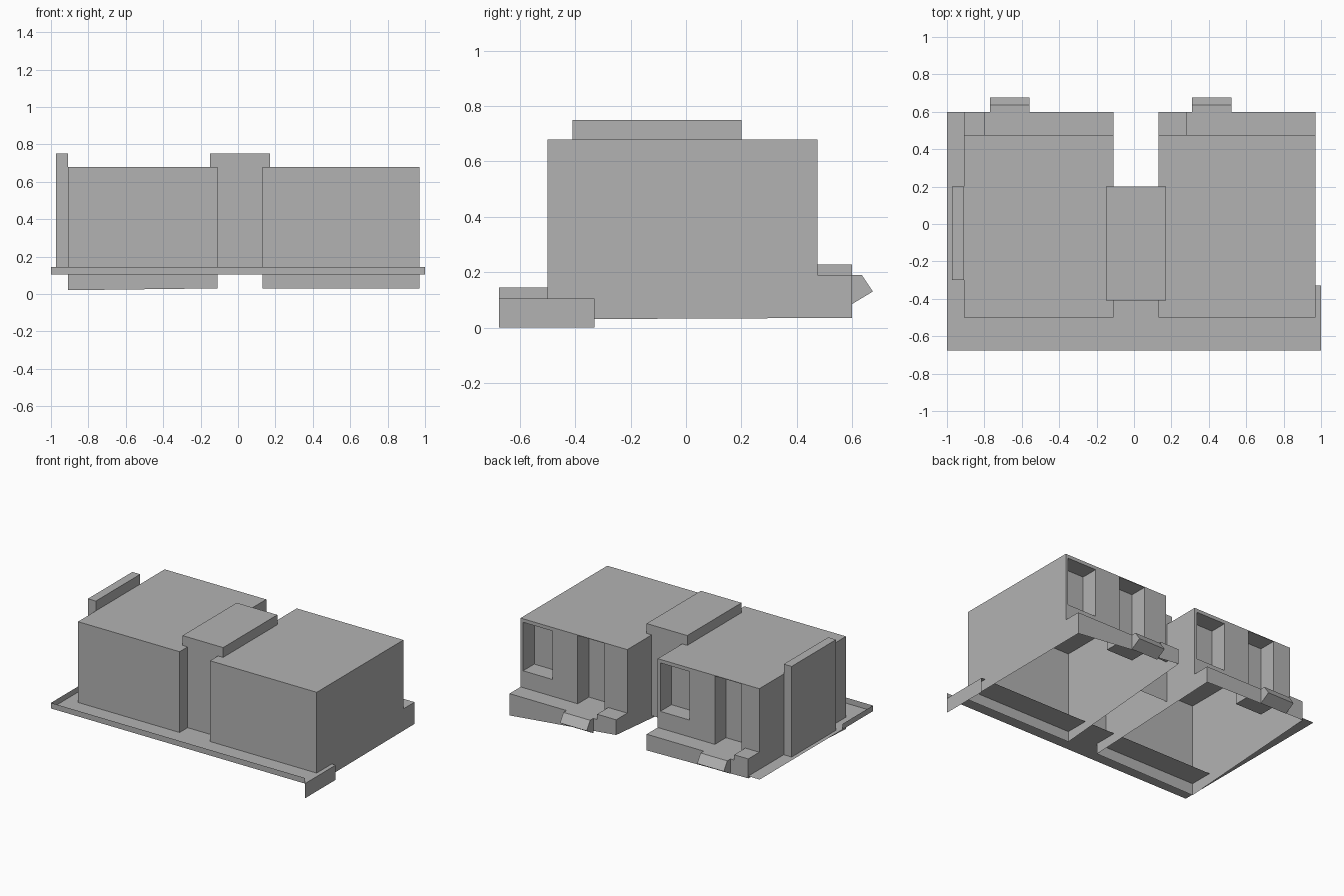
import bpy, bmesh

if "Cube" in bpy.data.objects:
    bpy.data.objects.remove(bpy.data.objects["Cube"], do_unlink=True)

# One plain grey for the whole building
grey = bpy.data.materials.new("plain_grey")
grey.use_nodes = True
COLOUR = (0.45, 0.45, 0.45, 1)
grey.diffuse_color = COLOUR
grey.node_tree.nodes["Principled BSDF"].inputs["Base Color"].default_value = COLOUR

FRONT, BACK, PORCH = -0.5, 0.475, 0.6
ROOF, DECK, GROUND = 0.68, 0.19, 0.105
YARD_FRONT, YARD_BACK = -0.675, -0.33


def finish(name, bm):
    mesh = bpy.data.meshes.new(name)
    bm.to_mesh(mesh)
    bm.free()
    mesh.materials.append(grey)
    obj = bpy.data.objects.new(name, mesh)
    bpy.context.scene.collection.objects.link(obj)
    return obj


def face(bm, points):
    return bm.faces.new([bm.verts.new(p) for p in points])


def box(name, x, y, z, open_bottom=False):
    bm = bmesh.new()
    bmesh.ops.create_cube(bm, size=1)
    for v in bm.verts:
        v.co = [r[0] if c < 0 else r[1] for c, r in zip(v.co, (x, y, z))]
    if open_bottom:
        low = [f for f in bm.faces if f.normal.z < -0.9]
        bmesh.ops.delete(bm, geom=low, context='FACES_ONLY')
    return finish(name, bm)


def prism(name, x, profile):
    """Extrude a (y, z) profile along x."""
    bm = bmesh.new()
    cap = face(bm, [(x[0], y, z) for y, z in profile])
    out = bmesh.ops.extrude_face_region(bm, geom=[cap], use_keep_orig=True)
    verts = [g for g in out["geom"] if isinstance(g, bmesh.types.BMVert)]
    bmesh.ops.translate(bm, verts=verts, vec=(x[1] - x[0], 0, 0))
    bmesh.ops.recalc_face_normals(bm, faces=bm.faces)
    return finish(name, bm)


def house(side, x0, x1, door, window, front_low, back_low):
    """Open-bottomed shell with a recessed window, a recessed door and a rear deck."""
    bm = bmesh.new()
    rings = []
    for x, fl, bl in zip((x0, x1), front_low, back_low):
        rings.append([(x, FRONT, fl), (x, PORCH, bl), (x, PORCH, DECK),
                      (x, BACK, DECK), (x, BACK, ROOF), (x, FRONT, ROOF)])
    a, b = rings
    face(bm, a[::-1])
    face(bm, b)
    # deck front, deck top, roof and front wall
    for i in (1, 2, 4, 5):
        j = (i + 1) % 6
        face(bm, (b[i], a[i], a[j], b[j]))
    # rear wall in cells, with the openings pushed inward
    xs = (x0, *door, *window, x1)
    zs = (DECK, 0.31, 0.655, 0.676, ROOF)
    openings = []
    for i, (l, r) in enumerate(zip(xs, xs[1:])):
        if i == 1:
            spans = [(zs[0], zs[3]), (zs[3], zs[4])]
        elif i == 3:
            spans = [(zs[0], zs[1]), (zs[1], zs[2]), (zs[2], zs[4])]
        else:
            spans = [(zs[0], zs[4])]
        for k, (lo, hi) in enumerate(spans):
            f = face(bm, ((r, BACK, lo), (l, BACK, lo), (l, BACK, hi), (r, BACK, hi)))
            if (i, k) in ((1, 0), (3, 1)):
                openings.append(f)
    out = bmesh.ops.extrude_discrete_faces(bm, faces=openings)
    moved = [v for f in out["faces"] for v in f.verts]
    bmesh.ops.translate(bm, verts=moved, vec=(0, -0.125, 0))
    bmesh.ops.remove_doubles(bm, verts=bm.verts, dist=0.0005)
    finish(side + "_house", bm)
    # raised planter at the end of the deck, and the sloping step
    box(side + "_planter", (x0, door[0] - 0.03), (BACK, PORCH), (DECK, 0.228), True)
    prism(side + "_step", door,
          [(PORCH, DECK), (0.635, DECK), (0.675, 0.13), (PORCH, 0.085)])


house("left", 0.13, 0.97, (0.31, 0.52), (0.72, 0.95), (0.03, 0.03), (0.12, 0.035))
house("right", -0.91, -0.11, (-0.77, -0.56), (-0.36, -0.13), (0.02, 0.03), (0.09, 0.075))

# Link between the houses, with its wider roof
box("link_wall", (-0.11, 0.13), (-0.41, 0.2), (GROUND, ROOF), True)
box("link_roof", (-0.15, 0.17), (-0.41, 0.2), (ROOF, 0.75))

# Side wall standing against the right house
box("side_wall", (-0.972, -0.91), (-0.3, 0.2), (GROUND, 0.75))

# Yard sheet with a front kerb, a right kerb and a left skirt
bm = bmesh.new()
face(bm, [(x, y, GROUND) for x, y in (
    (-1, YARD_FRONT), (1, YARD_FRONT), (1, YARD_BACK),
    (-0.91, YARD_BACK), (-0.91, PORCH), (-1, PORCH))])
KERB = 0.145
face(bm, ((-1, YARD_FRONT, GROUND), (1, YARD_FRONT, GROUND),
          (1, YARD_FRONT, KERB), (-1, YARD_FRONT, KERB)))
face(bm, ((-1, YARD_BACK, GROUND), (-1, YARD_FRONT, GROUND),
          (-1, YARD_FRONT, KERB), (-1, YARD_BACK, KERB)))
face(bm, ((1, YARD_FRONT, 0), (1, YARD_BACK, 0),
          (1, YARD_BACK, GROUND), (1, YARD_FRONT, GROUND)))
finish("yard", bm)
